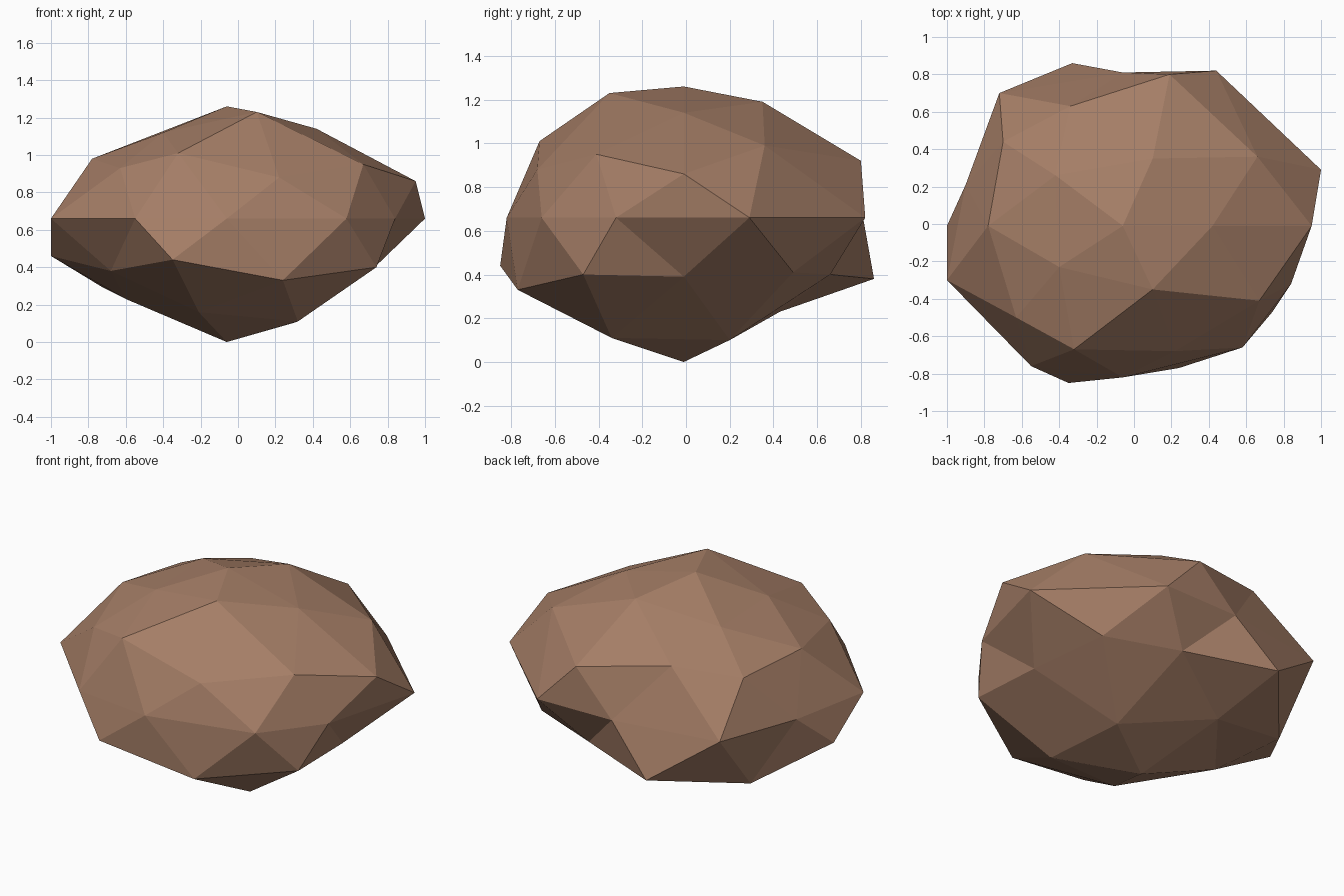
import bpy
import bmesh
import math

default_cube = bpy.data.objects.get("Cube")
if default_cube:
    bpy.data.objects.remove(default_cube, do_unlink=True)

# Stone colour
stone = bpy.data.materials.new("warm_brown_stone")
stone.use_nodes = True
brown = (0.38, 0.21, 0.135, 1.0)
stone.diffuse_color = brown
shader = next(n for n in stone.node_tree.nodes if n.type == "BSDF_PRINCIPLED")
shader.inputs["Base Color"].default_value = brown
shader.inputs["Roughness"].default_value = 0.9

# Chipped outline of each level of the boulder, in hundredths, anticlockwise
crown = [(-6, -1, 126)]
shoulder = [(42, -1, 114), (10, 35, 119), (-42, 26, 112), (-40, -23, 112), (10, -35, 123)]
upper_ridge = [(66, 36, 99), (-34, 63, 100), (-78, -1, 98), (-32, -67, 101), (67, -41, 95)]
upper_side = [(95, -1, 86), (19, 80, 92), (-70, 44, 95), (-63, -50, 93), (22, -68, 88)]
waist = [(x, y, 66) for x, y in (
    (100, 29), (44, 82), (-6, 81), (-72, 70), (-90, 21),
    (-100, -30), (-55, -76), (-6, -82), (58, -66), (84, -32))]
lower_side = [(64, 49, 41), (-33, 86, 38), (-100, -1, 46), (-35, -85, 44), (74, -47, 40)]
lower_ridge = [(72, -1, 39), (20, 66, 40), (-72, 40, 29), (-68, -35, 38), (24, -77, 33)]
underside = [(29, 20, 10), (-25, 43, 23), (-60, -1, 23), (-21, -42, 16), (32, -34, 11)]
foot = [(-6, -1, 0)]
levels = [crown, shoulder, upper_ridge, upper_side, waist,
          lower_side, lower_ridge, underside, foot]


def level_and_angle(vert):
    """Order the ball's corners from the top down, then around the axis."""
    angle = round(math.degrees(math.atan2(vert.co.y, vert.co.x))) % 360
    return -round(vert.co.z, 2), angle


# Faceted ball pushed into the boulder's shape
bm = bmesh.new()
bmesh.ops.create_icosphere(bm, subdivisions=2, radius=1.0)
corners = sorted(bm.verts, key=level_and_angle)
targets = [point for level in levels for point in level]
for corner, point in zip(corners, targets):
    corner.co = [value / 100 for value in point]
bmesh.ops.recalc_face_normals(bm, faces=bm.faces)
for face in bm.faces:
    face.smooth = False

mesh = bpy.data.meshes.new("boulder")
bm.to_mesh(mesh)
bm.free()
mesh.materials.append(stone)
boulder = bpy.data.objects.new("boulder", mesh)
bpy.context.collection.objects.link(boulder)
